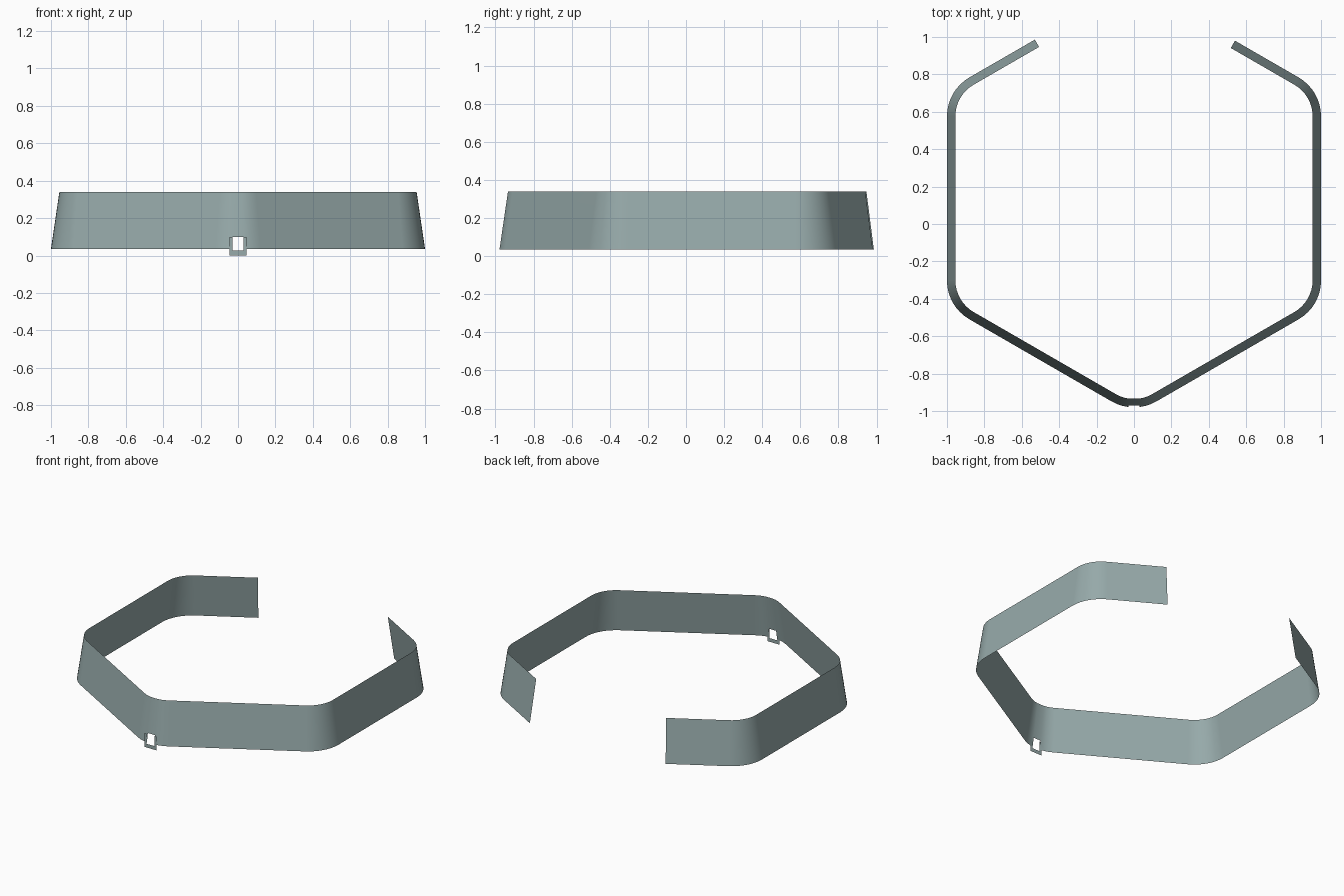
import bpy
import bmesh
from math import radians, degrees, sin, cos, asin, sqrt
from mathutils import Vector

if "Cube" in bpy.data.objects:
    bpy.data.objects.remove(bpy.data.objects["Cube"], do_unlink=True)

CENTRE = Vector((0, 0.137))   # centre of the hexagon
R = 0.24                      # corner radius at the lower edge
BASE, SLOT_TOP, TOP = 0.035, 0.098, 0.34
LEAN = 0.045                  # inward lean over the wall height
SLOT, TAB = 0.03, 0.046       # half widths

metal = bpy.data.materials.new("grey_teal")
metal.use_nodes = True
colour = (0.31, 0.405, 0.405, 1)
metal.diffuse_color = colour
metal.node_tree.nodes["Principled BSDF"].inputs["Base Color"].default_value = colour


def direction(a):
    return Vector((cos(radians(a)), sin(radians(a))))


def add_object(name, bm):
    mesh = bpy.data.meshes.new(name)
    bm.to_mesh(mesh)
    bm.free()
    obj = bpy.data.objects.new(name, mesh)
    bpy.context.collection.objects.link(obj)
    mesh.materials.append(metal)
    return obj


# Plan of the wall: (anchor, outward direction, radius), open at the back
def open_end(x, angle):
    y = (1 - abs(x) / 2) * 2 / sqrt(3)
    return (CENTRE + Vector((x, y)), direction(angle), 0)


slot_angle = degrees(asin(SLOT / R))
plan = [open_end(-0.53, 120)]
for corner in (150, 210, 270, 330, 390):
    anchor = CENTRE + direction(corner) * (1 - R) * 2 / sqrt(3)
    if corner == 270:
        steps = [-30, -22, -15, -slot_angle, slot_angle, 15, 22, 30]
    else:
        steps = [-30 + 7.5 * i for i in range(9)]
    plan += [(anchor, direction(corner + s), R) for s in steps]
plan.append(open_end(0.54, 60))

# Leaning wall, with the slot left open at the front corner
bm = bmesh.new()
rows = []
for z in (BASE, SLOT_TOP, TOP):
    inset = LEAN * (z - BASE) / (TOP - BASE)
    rows.append([bm.verts.new((*(a + d * (r - inset)), z)) for a, d, r in plan])
for j in range(2):
    for i in range(len(plan) - 1):
        is_slot = j == 0 and plan[i][1].y < -0.98 and plan[i + 1][1].y < -0.98 \
            and plan[i][1].x < 0 < plan[i + 1][1].x
        if not is_slot:
            bm.faces.new((rows[j][i], rows[j][i + 1], rows[j + 1][i + 1], rows[j + 1][i]))
for f in bm.faces:
    f.smooth = True
wall = add_object("hexagonal_wall", bm)
mod = wall.modifiers.new("even_shading", "WEIGHTED_NORMAL")
mod.weight = 80

# Upright U-shaped tab framing the slot
bm = bmesh.new()
front = CENTRE.y - (1 - R) * 2 / sqrt(3) - R
outline = [(-TAB, SLOT_TOP), (-TAB, 0), (TAB, 0), (TAB, SLOT_TOP),
           (SLOT, SLOT_TOP), (SLOT, 0.026), (-SLOT, 0.026), (-SLOT, SLOT_TOP)]
bm.faces.new([bm.verts.new((x, front - 0.001, z)) for x, z in outline])
add_object("slot_tab", bm)
